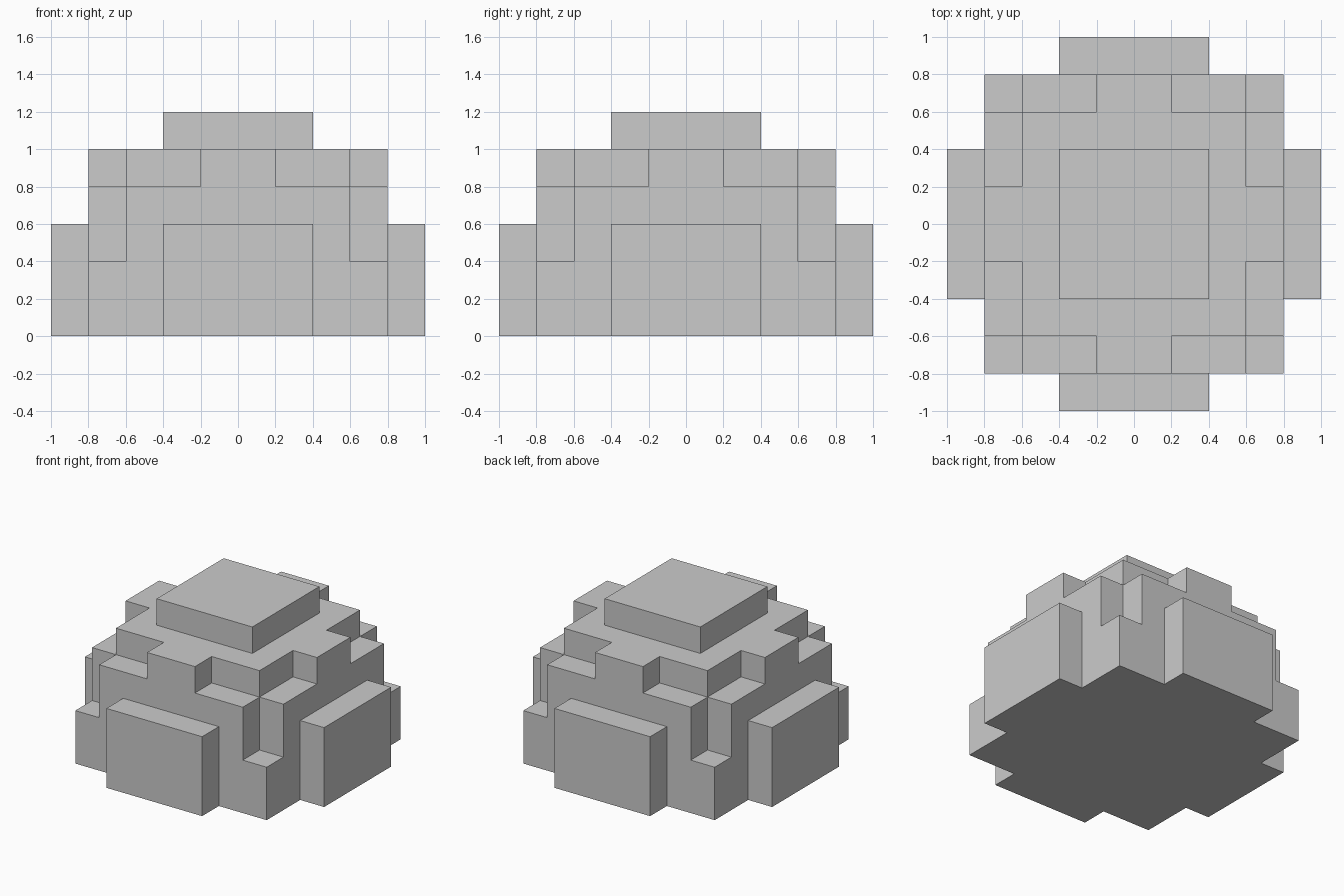
import bpy, bmesh
from mathutils import Vector

if "Cube" in bpy.data.objects:
    bpy.data.objects.remove(bpy.data.objects["Cube"])

CELL = 0.2
CENTRE = Vector((0, 0, 0.2))   # sphere centre, sliced flat at z = 0
RADIUS = 1.0


def filled(i, j, k):
    """A block is solid when its middle lies inside the sphere and above the cut."""
    middle = Vector((i + 0.5, j + 0.5, k + 0.5)) * CELL
    return k >= 0 and (middle - CENTRE).length < RADIUS


bm = bmesh.new()

# Outer skin of the stepped dome: one square wherever a solid block meets air
for i in range(-5, 5):
    for j in range(-5, 5):
        for k in range(6):
            if not filled(i, j, k):
                continue
            middle = Vector((i + 0.5, j + 0.5, k + 0.5)) * CELL
            for axis in range(3):
                for side in (-1, 1):
                    step = Vector((0, 0, 0))
                    step[axis] = side
                    if filled(i + int(step.x), j + int(step.y), k + int(step.z)):
                        continue
                    u = Vector((0, 0, 0))
                    u[(axis + 1) % 3] = CELL / 2
                    v = step.cross(u)
                    c = middle + step * CELL / 2
                    bm.faces.new([bm.verts.new(c + p)
                                  for p in (-u - v, u - v, u + v, -u + v)])

# Weld the squares and merge flat areas into clean faces
bmesh.ops.remove_doubles(bm, verts=bm.verts, dist=0.001)
bmesh.ops.dissolve_limit(bm, angle_limit=0.01, verts=bm.verts, edges=bm.edges)
bmesh.ops.recalc_face_normals(bm, faces=bm.faces)

mesh = bpy.data.meshes.new("stepped_dome")
bm.to_mesh(mesh)
bm.free()
dome = bpy.data.objects.new("stepped_dome", mesh)
bpy.context.collection.objects.link(dome)
